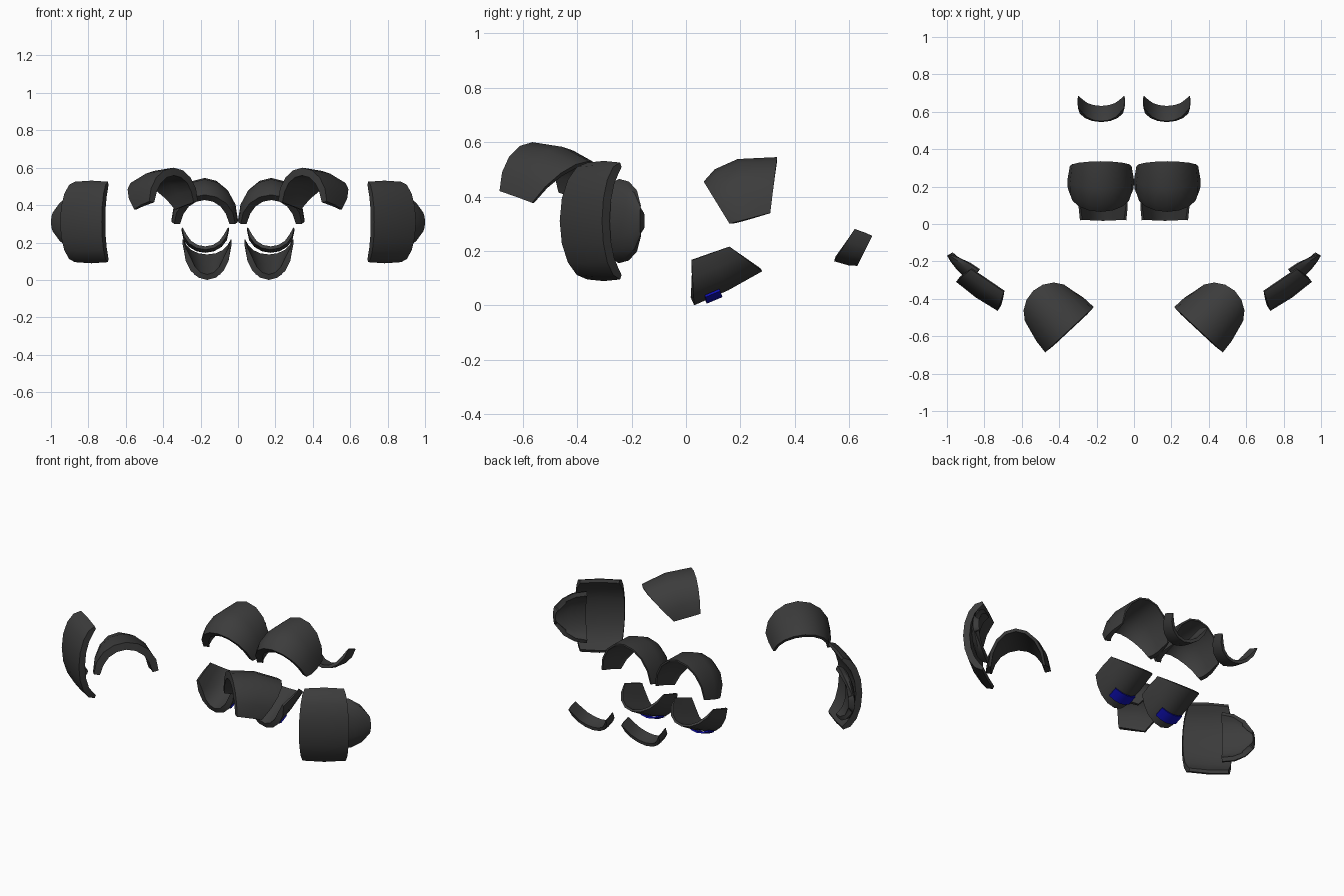
import bpy, bmesh, math
from mathutils import Vector as V

if "Cube" in bpy.data.objects:
    bpy.data.objects.remove(bpy.data.objects["Cube"])


def material(name, rgb):
    m = bpy.data.materials.new(name)
    m.diffuse_color = (*rgb, 1)
    m.use_nodes = True
    m.node_tree.nodes["Principled BSDF"].inputs["Base Color"].default_value = m.diffuse_color
    return m


GREY = material("charcoal", (0.045, 0.045, 0.045))
BLUE = material("deep blue", (0.005, 0.005, 0.45))


def shell(name, sections, thick, mat=GREY, arc=(0, 180), n=8, ends=1.0, weights=None):
    """Loft half-ellipse sections (leg midpoint, apex, half span), thicken, mirror.
    ends = relative thickness at the leg tips, weights = relative thickness per section."""
    weights = weights or [1.0] * len(sections)
    bm = bmesh.new()
    rows = []
    for leg, apex, half in sections:
        leg, apex, half = V(leg), V(apex), V(half)
        row = []
        for i in range(n + 1):
            a = math.radians(arc[0] + (arc[1] - arc[0]) * i / n)
            row.append(bm.verts.new(leg + half * math.cos(a) + (apex - leg) * math.sin(a)))
        rows.append(row)
    for r0, r1 in zip(rows, rows[1:]):
        for i in range(n):
            bm.faces.new((r0[i], r0[i + 1], r1[i + 1], r1[i]))
    # make the normals point from the legs towards the apex
    bm.normal_update()
    out = sum((V(s[1]) - V(s[0]) for s in sections), V())
    if sum(f.normal.dot(out) for f in bm.faces) < 0:
        bmesh.ops.reverse_faces(bm, faces=bm.faces[:])
    me = bpy.data.meshes.new(name)
    bm.to_mesh(me)
    bm.free()
    me.materials.append(mat)
    ob = bpy.data.objects.new(name, me)
    bpy.context.collection.objects.link(ob)
    # thickness weights
    grp = ob.vertex_groups.new(name="thickness")
    for k, w in enumerate(weights):
        for i in range(n + 1):
            tip = ends if i in (0, n) else 1.0
            grp.add([k * (n + 1) + i], w * tip, 'REPLACE')
    sol = ob.modifiers.new("thickness", 'SOLIDIFY')
    sol.thickness = thick
    sol.offset = -1
    sol.vertex_group = "thickness"
    mir = ob.modifiers.new("mirror", 'MIRROR')
    mir.use_mirror_merge = False
    # apply the modifiers, then shade smooth with sharp rims
    bpy.ops.object.select_all(action='DESELECT')
    ob.select_set(True)
    bpy.context.view_layer.objects.active = ob
    for m in ("thickness", "mirror"):
        bpy.ops.object.modifier_apply(modifier=m)
    bpy.ops.object.shade_smooth_by_angle(angle=math.radians(35))
    return ob


def straight(cx, rows):
    """Sections spanning x: rows of (leg y, leg z, apex y, apex z, half width)."""
    return [((cx, ly, lz), (cx, ay, az), (w, 0, 0)) for ly, lz, ay, az, w in rows]


# Large rear arches
shell("upper_arch", straight(0.178, [
    (0.31, 0.34, 0.335, 0.545, 0.165),
    (0.235, 0.32, 0.19, 0.538, 0.178),
    (0.19, 0.308, 0.105, 0.50, 0.176),
    (0.16, 0.30, 0.065, 0.455, 0.163)]), 0.042, ends=0.8, weights=[0.25, 0.7, 0.9, 1])

# Lower troughs
shell("lower_trough", straight(0.165, [
    (0.02, 0.165, 0.03, 0.0, 0.124),
    (0.09, 0.19, 0.155, 0.055, 0.131),
    (0.16, 0.215, 0.28, 0.125, 0.131)]), 0.032, ends=0.4, weights=[1, 0.8, 0.4])

# Blue plates under the troughs
shell("blue_plate", straight(0.165, [
    (0.05, 0.165, 0.076, 0.006, 0.135),
    (0.08, 0.18, 0.134, 0.030, 0.135)]), 0.009, BLUE, (58, 122), 4)

# Small rear crescents
shell("rear_crescent", straight(0.175, [
    (0.62, 0.28, 0.545, 0.162, 0.125),
    (0.655, 0.268, 0.597, 0.147, 0.127),
    (0.685, 0.255, 0.63, 0.145, 0.125)]), 0.018, ends=0.2)


# Drooping arches, turned outward
def droop(u, v, z):
    return V((0.345 + 0.68 * u + 0.73 * v, -0.565 + 0.73 * u - 0.68 * v, z))


shell("front_arch", [
    (droop(lu, 0, lz), droop(au, 0, az), (0.73 * w, -0.68 * w, 0))
    for lu, lz, au, az, w in [
        (0.0, 0.42, 0.0, 0.60, 0.178),
        (0.075, 0.40, 0.15, 0.583, 0.172),
        (0.143, 0.377, 0.285, 0.53, 0.155)]], 0.042, ends=0.8, weights=[1, 0.8, 0.4])


# Tall side pads, each with a tongue plate beneath
def side(t, n):
    return V((0.84 + 0.826 * t + 0.563 * n, -0.385 + 0.563 * t - 0.826 * n, 0.31))


def side_sections(rows):
    return [(side(lt, ln), side(at, an), (0, 0, h)) for lt, ln, at, an, h in rows]


shell("side_pad", side_sections([
    (-0.107, -0.10, -0.137, 0.003, 0.215),
    (0.0, -0.10, 0.0, 0.010, 0.221),
    (0.107, -0.10, 0.135, 0.0, 0.215)]), 0.036, ends=0.5)
shell("side_tongue", side_sections([
    (0.07, -0.12, 0.08, -0.04, 0.155),
    (0.135, -0.12, 0.165, -0.055, 0.145),
    (0.195, -0.115, 0.215, -0.071, 0.112),
    (0.243, -0.10, 0.253, -0.088, 0.055)]), 0.034, ends=0.7)
